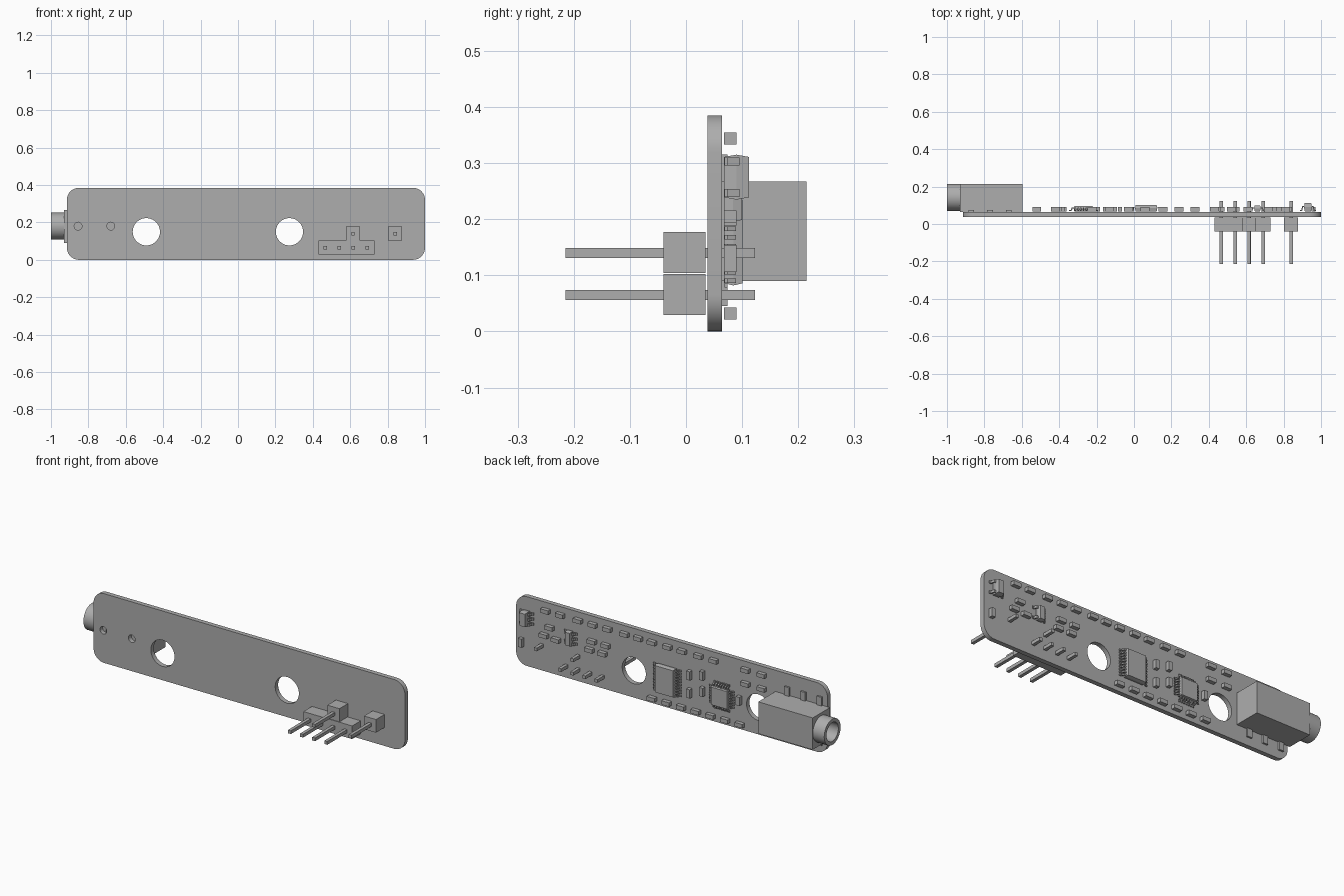
import bpy, bmesh, math
from mathutils import Matrix, Vector

if "Cube" in bpy.data.objects:
    bpy.data.objects.remove(bpy.data.objects["Cube"])

grey = bpy.data.materials.new("plain_grey")
grey.use_nodes = True
COLOUR = (0.42, 0.42, 0.42, 1)
grey.diffuse_color = COLOUR
grey.node_tree.nodes["Principled BSDF"].inputs["Base Color"].default_value = COLOUR

BACK = 0.064    # rear face of the board
SEAT = 0.068    # underside of the soldered parts


def finish(name, bm):
    bmesh.ops.recalc_face_normals(bm, faces=bm.faces)
    mesh = bpy.data.meshes.new(name)
    bm.to_mesh(mesh)
    bm.free()
    mesh.materials.append(grey)
    ob = bpy.data.objects.new(name, mesh)
    bpy.context.collection.objects.link(ob)
    return ob


def smooth(ob):
    bpy.ops.object.select_all(action="DESELECT")
    ob.select_set(True)
    bpy.context.view_layer.objects.active = ob
    bpy.ops.object.shade_smooth_by_angle(angle=math.radians(35))


def box(bm, x, y, z):
    """Add a box from three (low, high) ranges."""
    size = [b - a for a, b in (x, y, z)]
    mid = [(a + b) / 2 for a, b in (x, y, z)]
    bmesh.ops.create_cube(bm, size=1, matrix=Matrix.Translation(mid) @ Matrix.Diagonal((*size, 1)))


def around(centre, half):
    return (centre - half, centre + half)


def loft(bm, rings):
    """Skin closed rings of points and cap both ends."""
    rows = [[bm.verts.new(p) for p in ring] for ring in rings]
    n = len(rows[0])
    for a, b in zip(rows, rows[1:]):
        for i in range(n):
            bm.faces.new((a[i], a[(i + 1) % n], b[(i + 1) % n], b[i]))
    bm.faces.new(rows[0])
    bm.faces.new(rows[-1])


# Board: rounded plate with mounting holes and locating holes
def circle(x, z, r, n=40):
    return [(x + r * math.cos(math.tau * i / n), z + r * math.sin(math.tau * i / n)) for i in range(n)]


def rounded_rect(x0, x1, z0, z1, r, steps=10):
    pts = []
    corners = ((x1 - r, z1 - r), (x0 + r, z1 - r), (x0 + r, z0 + r), (x1 - r, z0 + r))
    for q, (cx, cz) in enumerate(corners):
        for i in range(steps + 1):
            a = math.pi / 2 * (q + i / steps)
            pts.append((cx + r * math.cos(a), cz + r * math.sin(a)))
    return pts


curve = bpy.data.curves.new("circuit_board", "CURVE")
curve.dimensions = "2D"
curve.fill_mode = "BOTH"
curve.extrude = 0.013
outlines = [rounded_rect(-0.915, 1, 0, 0.385, 0.065)]
outlines += [circle(x, 0.15, 0.073) for x in (-0.49, 0.275)]
outlines += [circle(x, 0.18, 0.021, 20) for x in (-0.855, -0.68)]
for outline in outlines:
    spline = curve.splines.new("POLY")
    spline.points.add(len(outline) - 1)
    for point, (x, z) in zip(spline.points, outline):
        point.co = (x, z, 0, 1)
    spline.use_cyclic_u = True
curve.materials.append(grey)
board = bpy.data.objects.new("circuit_board", curve)
bpy.context.collection.objects.link(board)
board.rotation_euler.x = math.pi / 2
board.location.y = BACK - 0.013
bpy.ops.object.select_all(action="DESELECT")
board.select_set(True)
bpy.context.view_layer.objects.active = board
bpy.ops.object.convert(target="MESH")
smooth(board)

# Audio socket: housing, hollow barrel and solder tabs
bm = bmesh.new()
box(bm, (-0.93, -0.595), (BACK, 0.215), (0.09, 0.267))
finish("socket_housing", bm)

bm = bmesh.new()
profile = [(-0.925, 0.072), (-1.0, 0.072), (-1.0, 0.052), (-0.932, 0.052)]
edge = [bm.verts.new((x, 0.142 + r, 0.18)) for x, r in profile]
edges = [bm.edges.new(pair) for pair in zip(edge, edge[1:])]
bmesh.ops.spin(bm, geom=edge + edges, cent=(0, 0.142, 0.18), axis=(1, 0, 0),
               angle=math.tau, steps=40, use_duplicate=False)
bmesh.ops.remove_doubles(bm, verts=bm.verts, dist=0.0005)
smooth(finish("socket_barrel", bm))

bm = bmesh.new()
for x in (-0.67, -0.77, -0.87):
    box(bm, around(x, 0.015), (BACK - 0.002, 0.074), (0.045, 0.315))
finish("socket_tabs", bm)

# Header pins and their plastic blocks on the front
bm = bmesh.new()
box(bm, (0.43, 0.73), (-0.04, 0.035), (0.029, 0.102))
for x in (0.615, 0.84):
    box(bm, around(x, 0.037), (-0.04, 0.035), (0.104, 0.177))
finish("header_blocks", bm)

bm = bmesh.new()
PINS = [(0.467 + 0.0745 * i, 0.065) for i in range(4)] + [(0.615, 0.14), (0.84, 0.14)]
for x, z in PINS:
    box(bm, around(x, 0.009), (-0.215, 0.123), around(z, 0.009))
finish("header_pins", bm)

# Small two-terminal parts on the back
TOP_ROW = (0.81, 0.72, 0.61, 0.52, 0.43, 0.325, 0.24, 0.155, 0.06, -0.03, -0.13, -0.225, -0.42, -0.52)
BOTTOM_ROW = [0.155 - 0.09 * i for i in range(7)]
flat_parts = [(x, 0.344) for x in TOP_ROW] + [(x, 0.032) for x in BOTTOM_ROW]
flat_parts += [(-0.42, 0.267), (-0.52, 0.267), (0.785, 0.257), (0.82, 0.205), (0.745, 0.2),
               (0.525, 0.25), (0.44, 0.25), (0.54, 0.2), (0.46, 0.2)]
upright_parts = [(0.96, 0.13), (-0.075, 0.225), (-0.075, 0.125), (-0.155, 0.245), (-0.155, 0.155),
                 (-0.38, 0.165)]
bm = bmesh.new()
for x, z in flat_parts:
    box(bm, around(x, 0.024), (SEAT, 0.09), around(z, 0.011))
for x, z in upright_parts:
    box(bm, around(x, 0.011), (SEAT, 0.09), around(z, 0.024))
finish("small_components", bm)


# Chips: drafted body with gull-wing legs
def chip(name, x, z, half_x, half_z, top, legs, reach, leg_half):
    """legs lists (outward direction, count, spacing)."""
    bm = bmesh.new()
    mid = (SEAT + top) / 2
    rings = []
    for y, inset in ((SEAT, 0.004), (mid, 0), (top, 0.004)):
        a, b = half_x - inset, half_z - inset
        rings.append([(x + i * a, y, z + j * b) for i, j in ((-1, -1), (1, -1), (1, 1), (-1, 1))])
    loft(bm, rings)
    t = 0.005
    for (dx, dz), count, pitch in legs:
        out, side = Vector((dx, 0, dz)), Vector((dz, 0, dx))
        start = half_x if dx else half_z
        knee = start + reach * 0.45
        end = start + reach
        profile = [(start - 0.004, mid + t), (knee, mid + t), (knee + t, BACK + 2 * t), (end, BACK + 2 * t),
                   (end, BACK + t), (knee, BACK + t), (knee - t, mid), (start - 0.004, mid)]
        for i in range(count):
            along = (i - (count - 1) / 2) * pitch
            loft(bm, [[Vector((x, y, z)) + out * u + side * (along + w) for u, y in profile]
                      for w in (-leg_half, leg_half)])
    finish(name, bm)


LEFT, RIGHT, UP, DOWN = (1, 0), (-1, 0), (0, 1), (0, -1)
chip("main_chip", 0.065, 0.16, 0.06, 0.078, 0.101,
     [(LEFT, 10, 0.0155), (RIGHT, 10, 0.0155)], 0.027, 0.004)
chip("square_chip", -0.27, 0.155, 0.053, 0.053, 0.096,
     [(side, 7, 0.0145) for side in (LEFT, RIGHT, UP, DOWN)], 0.024, 0.004)
chip("corner_regulator", 0.93, 0.275, 0.021, 0.04, 0.112,
     [(LEFT, 2, 0.056), (RIGHT, 3, 0.028)], 0.022, 0.007)
chip("inner_regulator", 0.66, 0.235, 0.018, 0.04, 0.1,
     [(LEFT, 2, 0.056), (RIGHT, 3, 0.028)], 0.022, 0.007)
